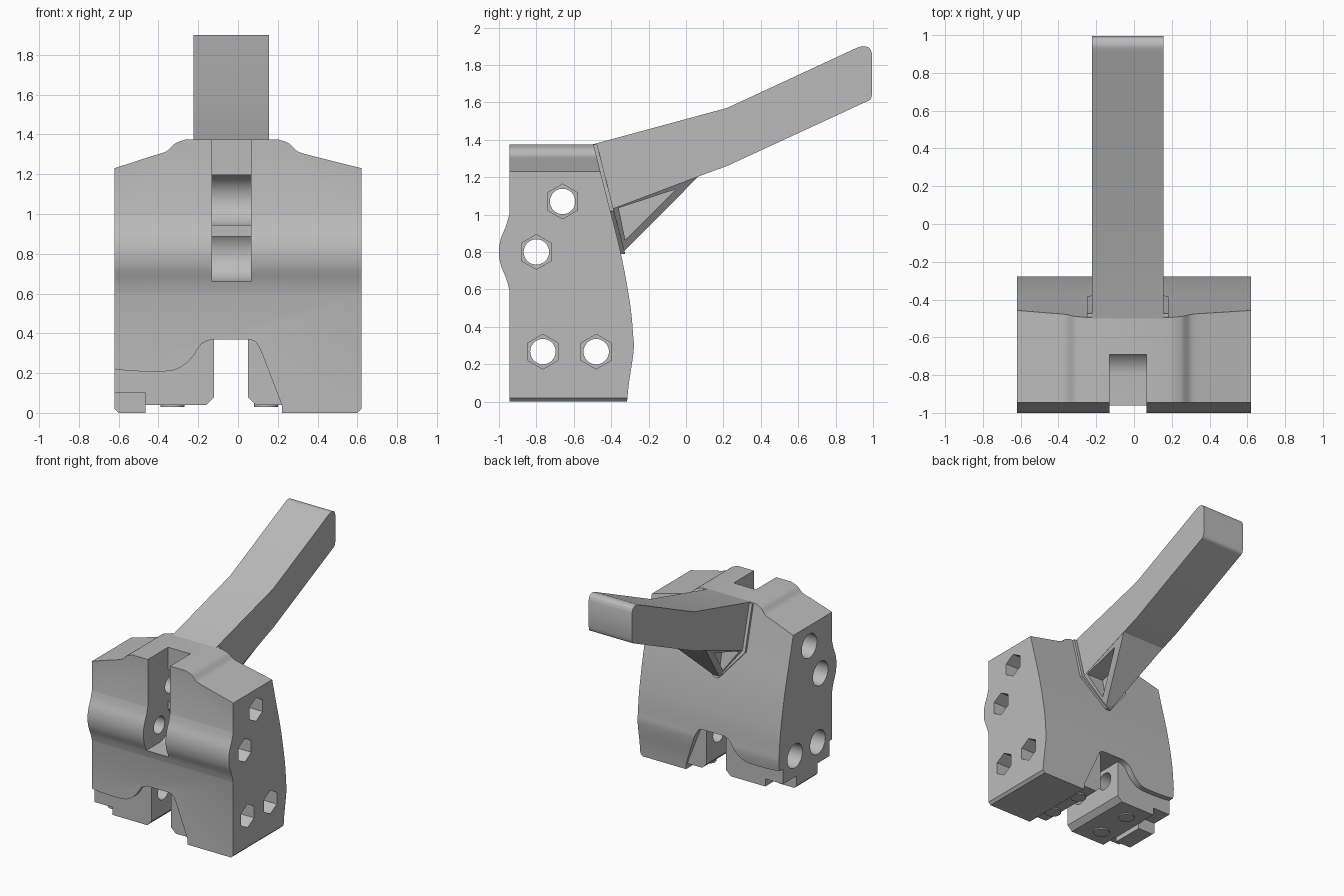
import bpy, bmesh, math
from mathutils import Vector

if "Cube" in bpy.data.objects:
    bpy.data.objects.remove(bpy.data.objects["Cube"], do_unlink=True)

grey = bpy.data.materials.new("plain grey")
grey.use_nodes = True
grey.diffuse_color = (0.5, 0.5, 0.5, 1)
grey.node_tree.nodes["Principled BSDF"].inputs["Base Color"].default_value = (0.5, 0.5, 0.5, 1)


def finish(name, bm):
    bmesh.ops.recalc_face_normals(bm, faces=bm.faces)
    mesh = bpy.data.meshes.new(name)
    bm.to_mesh(mesh)
    bm.free()
    mesh.materials.append(grey)
    ob = bpy.data.objects.new(name, mesh)
    bpy.context.scene.collection.objects.link(ob)
    return ob


def prism(name, points, axis, low, high):
    """Extrude a (y, z) outline along x, or an (x, z) outline along y."""
    bm = bmesh.new()
    place = (lambda p, d: (d, *p)) if axis == "x" else (lambda p, d: (p[0], d, p[1]))
    face = bm.faces.new([bm.verts.new(place(p, low)) for p in points])
    new = bmesh.ops.extrude_face_region(bm, geom=[face])["geom"]
    shift = Vector(place((0, 0), high - low))
    bmesh.ops.translate(bm, vec=shift, verts=[v for v in new if isinstance(v, bmesh.types.BMVert)])
    return finish(name, bm)


def hull(name, points):
    bm = bmesh.new()
    for p in points:
        bm.verts.new(p)
    bmesh.ops.convex_hull(bm, input=bm.verts)
    return finish(name, bm)


def ring(center, radius, sides):
    """Regular outline with one corner pointing up."""
    return [(center[0] + radius * math.sin(math.tau * i / sides),
             center[1] + radius * math.cos(math.tau * i / sides)) for i in range(sides)]


def curve(points, steps=5):
    """Smooth curve through the points."""
    p = [Vector(q) for q in [points[0], *points, points[-1]]]
    out = []
    for a, b, c, d in zip(p, p[1:], p[2:], p[3:]):
        for i in range(steps):
            t = i / steps
            out.append(tuple(0.5 * (2 * b + (c - a) * t + (2 * a - 5 * b + 4 * c - d) * t ** 2
                                    + (3 * b - a - 3 * c + d) * t ** 3)))
    return out + [points[-1]]


def combine(ob, tool, operation):
    mod = ob.modifiers.new(operation, "BOOLEAN")
    mod.operation, mod.object, mod.solver = operation, tool, "EXACT"
    bpy.context.view_layer.objects.active = ob
    bpy.ops.object.modifier_apply(modifier=mod.name)
    bpy.data.objects.remove(tool, do_unlink=True)


# Body: side profile crossed with front profile
back = curve([(-0.315, 0), (-0.305, 0.1), (-0.28, 0.27), (-0.283, 0.36), (-0.30, 0.53),
              (-0.35, 0.8), (-0.42, 1.08), (-0.5, 1.4)])
bump = curve([(-0.945, 1.0), (-0.962, 0.94), (-0.99, 0.87), (-1.0, 0.8),
              (-0.99, 0.73), (-0.962, 0.66), (-0.945, 0.6)])
body = prism("body", back + [(-0.945, 1.4)] + bump + [(-0.945, 0)], "x", -0.7, 0.7)

shoulder = [(0.2, 1.375), (0.255, 1.355), (0.3, 1.315), (0.36, 1.295)]
left_top = curve(shoulder)[::-1]
right_top = curve([(-0.06 - x, z) for x, z in shoulder])
arch_left = curve([(-0.62, 0.22), (-0.52, 0.21), (-0.35, 0.21), (-0.28, 0.235),
                   (-0.23, 0.28), (-0.185, 0.345), (-0.13, 0.37)])
arch_right = curve([(0.05, 0.37), (0.09, 0.355), (0.12, 0.3)])
outline = ([(0.62, 0.02), (0.62, 1.23)] + left_top + right_top + [(-0.62, 1.23)]
           + arch_left + arch_right + [(0.22, 0.04), (0.22, 0), (0.6, 0)])
combine(body, prism("front_shape", outline, "y", -1.2, 0), "INTERSECT")

# Recessed lower jaws either side of the bottom channel
right_jaw = [(-0.62, 0.1), (-0.465, 0.1), (-0.465, 0.04), (-0.16, 0.04), (-0.12, 0.08),
             (-0.12, 0.369), (-0.14, 0.4), (-0.62, 0.4)]
left_jaw = [(0.05, 0.08), (0.09, 0.04), (0.25, 0.04), (0.25, 0.4), (0.06, 0.4), (0.05, 0.369)]
for points in (right_jaw, left_jaw):
    combine(body, prism("jaw", points, "y", -0.91, -0.33), "UNION")

# Front slot with two round pockets
upper, lower = (-0.66, 1.07), (-0.8, 0.8)
for points in ([(-1.2, 0.66), (-0.8, 0.66), (-0.8, 0.8), (-0.69, 0.8), (-0.69, 1.5), (-1.2, 1.5)],
               ring(upper, 0.13, 48), ring(lower, 0.14, 48)):
    combine(body, prism("slot", points, "x", -0.13, 0.065), "DIFFERENCE")

# Bolt holes: through bore, hexagon recess on the left, round recess on the right
for centre in (upper, lower, (-0.765, 0.267), (-0.48, 0.267)):
    for radius, sides, low, high in ((0.068, 32, -0.8, 0.8), (0.093, 6, 0.5, 0.8),
                                     (0.095, 32, -0.8, -0.47)):
        combine(body, prism("bore", ring(centre, radius, sides), "x", low, high), "DIFFERENCE")

# Small locating tab and round pads underneath
prism("locating_tab", [(-0.62, 0.02), (-0.6, 0), (-0.465, 0), (-0.465, 0.11), (-0.62, 0.11)],
      "y", -0.76, -0.5)
for i, (x, y) in enumerate(((0.14, -0.77), (0.14, -0.48), (-0.33, -0.77), (-0.33, -0.48))):
    bm = bmesh.new()
    bmesh.ops.create_cone(bm, cap_ends=True, segments=32, radius1=0.06, radius2=0.06, depth=0.03)
    bmesh.ops.translate(bm, vec=(x, y, 0.045), verts=bm.verts)
    finish(f"round_pad_{i + 1}", bm)

# Handle with a bend and a rounded tip
XL, XR, MID = -0.223, 0.157, -0.033
tip = curve([(0.91, 1.89), (0.945, 1.9), (0.98, 1.89), (0.995, 1.86)])
tip += curve([(0.995, 1.645), (0.985, 1.615), (0.95, 1.597)])
prism("handle", [(-0.5, 1.375), (0.22, 1.57)] + tip
      + [(0.22, 1.26), (0.07, 1.205), (-0.42, 1.02)], "x", XL, XR)

# Mounting plate that narrows to a point down the back of the body
plate = []
for y, z, half in ((-0.475, 1.374, 0.215), (-0.385, 1.02, 0.215), (-0.325, 0.79, 0.02)):
    for side in (-half, half):
        plate += [(MID + side, y, z), (MID + side, y - 0.04, z)]
hull("mounting_plate", plate)

# Pyramid brace below the handle, with triangular pockets
brace = hull("handle_brace", [(x, y, z) for x in (XL, XR) for y, z in
                              ((-0.42, 1.02), (0.07, 1.207), (-0.38, 1.04))]
             + [(MID + s, y, 0.79) for s in (-0.02, 0.02) for y in (-0.345, -0.37)])
for low, high in ((-0.4, MID - 0.035), (MID + 0.035, 0.4)):
    pocket = prism("pocket", [(-0.36, 1.035), (-0.055, 1.135), (-0.325, 0.865)], "x", low, high)
    combine(brace, pocket, "DIFFERENCE")

# Smooth curved surfaces, keep hard edges
for ob in bpy.context.scene.objects:
    if ob.type == "MESH" and ob.data.materials and ob.data.materials[0] == grey:
        bpy.ops.object.select_all(action="DESELECT")
        ob.select_set(True)
        bpy.context.view_layer.objects.active = ob
        bpy.ops.object.shade_smooth_by_angle(angle=math.radians(25))
